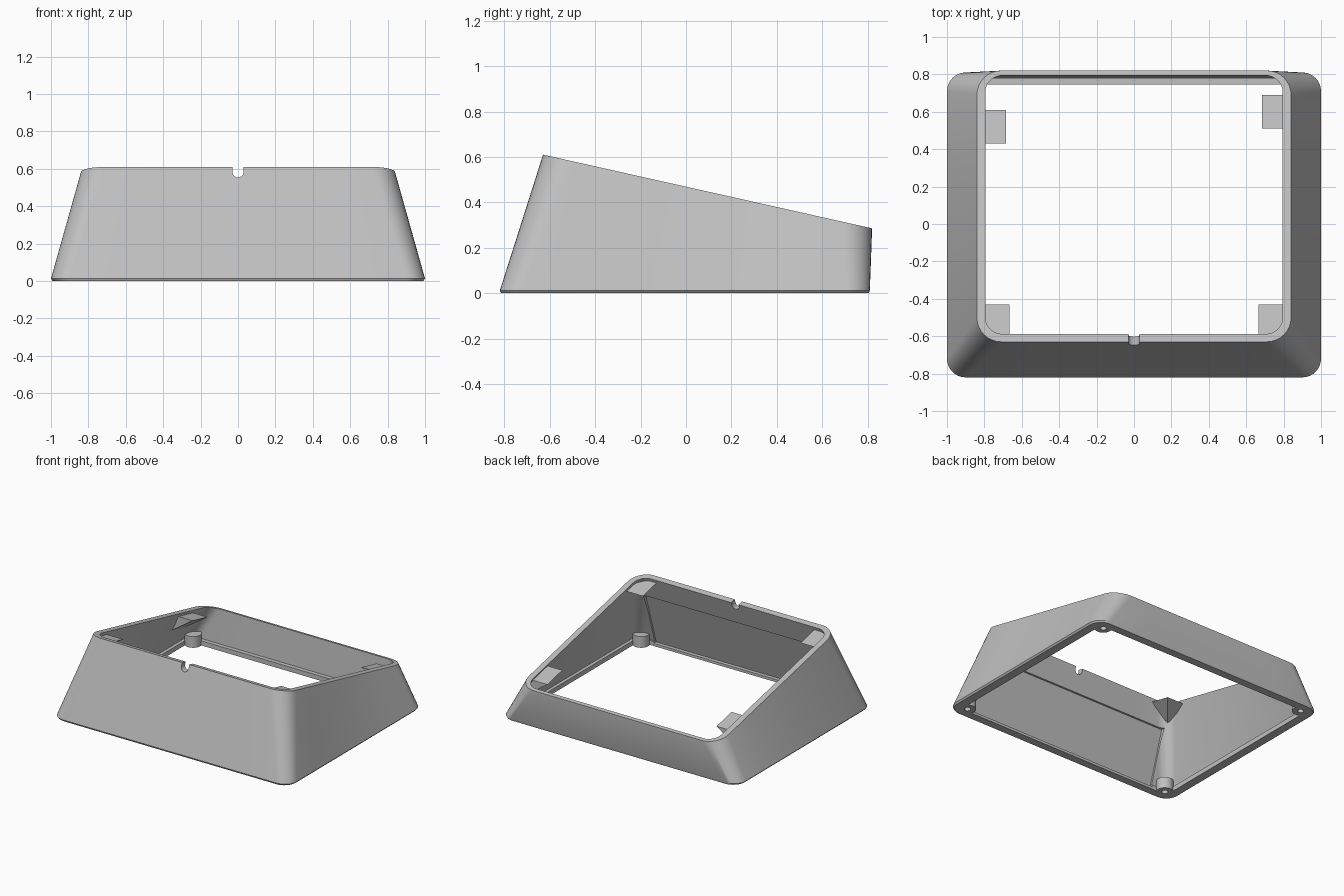
import bpy, bmesh, math
from mathutils import Vector

if "Cube" in bpy.data.objects:
    bpy.data.objects.remove(bpy.data.objects["Cube"], do_unlink=True)

grey = bpy.data.materials.new("light_grey")
grey.use_nodes = True
COLOUR = (0.53, 0.53, 0.53, 1)
grey.diffuse_color = COLOUR
bsdf = grey.node_tree.nodes["Principled BSDF"]
bsdf.inputs["Base Color"].default_value = COLOUR
bsdf.inputs["Roughness"].default_value = 0.6


def slope(y):
    """Height of the sloping top plane."""
    return 0.61 - 0.224 * (y + 0.63)


def finish(name, bm, cutter=False):
    bmesh.ops.recalc_face_normals(bm, faces=bm.faces)
    mesh = bpy.data.meshes.new(name)
    bm.to_mesh(mesh)
    bm.free()
    ob = bpy.data.objects.new(name, mesh)
    bpy.context.collection.objects.link(ob)
    mesh.materials.append(grey)
    if cutter:
        ob.hide_render = True
        ob.hide_set(True)
        ob.display_type = 'WIRE'
    return ob


def cut(ob, cutter):
    mod = ob.modifiers.new(cutter.name, 'BOOLEAN')
    mod.operation = 'DIFFERENCE'
    mod.solver = 'EXACT'
    mod.object = cutter


def ring(half_x, y0, y1, r, z=None, steps=8, strips=6):
    """Rounded rectangle; without z it lies on the sloping top."""
    corners = [(half_x - r, y1 - r), (r - half_x, y1 - r),
               (r - half_x, y0 + r), (half_x - r, y0 + r)]
    arcs = []
    for i, (cx, cy) in enumerate(corners):
        angles = [(i + k / steps) * math.pi / 2 for k in range(steps + 1)]
        arcs.append([Vector((cx + r * math.cos(a), cy + r * math.sin(a), 0)) for a in angles])
    pts = []
    for i, arc in enumerate(arcs):
        nxt = arcs[(i + 1) % 4][0]
        pts += arc + [arc[-1].lerp(nxt, k / strips) for k in range(1, strips)]
    for p in pts:
        p.z = slope(p.y) if z is None else z
    return pts


def prism(bm, pts, offset):
    """Extrude a polygon along an offset."""
    a = [bm.verts.new(p) for p in pts]
    b = [bm.verts.new(Vector(p) + Vector(offset)) for p in pts]
    bm.faces.new(a)
    bm.faces.new(b[::-1])
    for i in range(len(a)):
        j = (i + 1) % len(a)
        bm.faces.new((a[i], a[j], b[j], b[i]))


# Tapered hollow shell with a small ledge round the inside bottom
bm = bmesh.new()
rings = [ring(0.99, -0.815, 0.805, 0.095, 0),
         ring(1.0, -0.82, 0.81, 0.1, 0.012),
         ring(0.84, -0.63, 0.82, 0.13),
         ring(0.795, -0.588, 0.794, 0.09),
         ring(0.95, -0.765, 0.777, 0.08, 0.035),
         ring(0.925, -0.755, 0.745, 0.06, 0.035),
         ring(0.925, -0.755, 0.745, 0.06, 0)]
loops = [[bm.verts.new(p) for p in pts] for pts in rings]
for i, lo in enumerate(loops):
    hi = loops[(i + 1) % len(loops)]
    for k in range(len(lo)):
        m = (k + 1) % len(lo)
        bm.faces.new((lo[k], lo[m], hi[m], hi[k]))
shell = finish("shell", bm)

# Round-bottomed cable notch in the front rim
bm = bmesh.new()
arc = [(0.03 * math.cos(a), -0.75, 0.583 + 0.03 * math.sin(a))
       for a in (math.pi + k * math.pi / 10 for k in range(11))]
prism(bm, arc + [(0.03, -0.75, 0.7), (-0.03, -0.75, 0.7)], (0, 0.25, 0))
cut(shell, finish("notch_cutter", bm, True))

# Shallow recess on the inside of the front wall
bm = bmesh.new()
low, high = 0.02, 0.43
profile = [(-0.8, -0.79 + 0.312 * z + d, z)
           for z, d in ((low, 0), (high, 0), (high, 0.06), (low, 0.06))]
prism(bm, profile, (1.6, 0, 0))
cut(shell, finish("recess_cutter", bm, True))

# Screw holes and corner bosses
spots = [(sx * 0.89, sy * 0.73) for sx in (-1, 1) for sy in (-1, 1)]


def cylinder(bm, x, y, r, z0, z1, n=24):
    pts = [(x + r * math.cos(k * math.tau / n), y + r * math.sin(k * math.tau / n), z0)
           for k in range(n)]
    prism(bm, pts, (0, 0, z1 - z0))


bm = bmesh.new()
for x, y in spots:
    cylinder(bm, x, y, 0.022, -0.05, 0.06)
holes = finish("screw_hole_cutter", bm, True)
cut(shell, holes)
bosses = []
for i, (x, y) in enumerate(spots):
    bm = bmesh.new()
    cylinder(bm, x, y, 0.06, 0, 0.085)
    boss = finish(f"screw_boss_{i + 1}", bm)
    cut(boss, holes)
    bosses.append(boss)

# Front corner gussets, tapering down into the corners
DROP = 0.025
outline = [(0.665, -0.6), (0.665, -0.43), (0.815, -0.43), (0.815, -0.52), (0.74, -0.6)]
for side, name in ((-1, "right"), (1, "left")):
    bm = bmesh.new()
    top = [bm.verts.new((side * x, y, slope(y) - DROP)) for x, y in outline]
    tip = bm.verts.new((side * 0.815, -0.61, 0.46))
    bm.faces.new(top)
    for i in range(len(top)):
        bm.faces.new((top[i], top[(i + 1) % len(top)], tip))
    finish(f"front_{name}_gusset", bm)

# Wedge brackets on the side walls near the back
for side, name, y0, y1 in ((-1, "right", 0.43, 0.61), (1, "left", 0.51, 0.69)):
    bm = bmesh.new()
    z = slope(y0) - DROP
    pts = [(side * 0.685, y0, z), (side * 0.815, y0, z), (side * 0.86, y0, z - 0.12)]
    prism(bm, pts, (0, y1 - y0, slope(y1) - slope(y0)))
    finish(f"side_{name}_bracket", bm)

# Smooth rounded walls, keep hard edges
for ob in bpy.context.selected_objects:
    ob.select_set(False)
for ob in [shell] + bosses:
    ob.select_set(True)
bpy.context.view_layer.objects.active = shell
bpy.ops.object.shade_smooth_by_angle(angle=math.radians(30))
